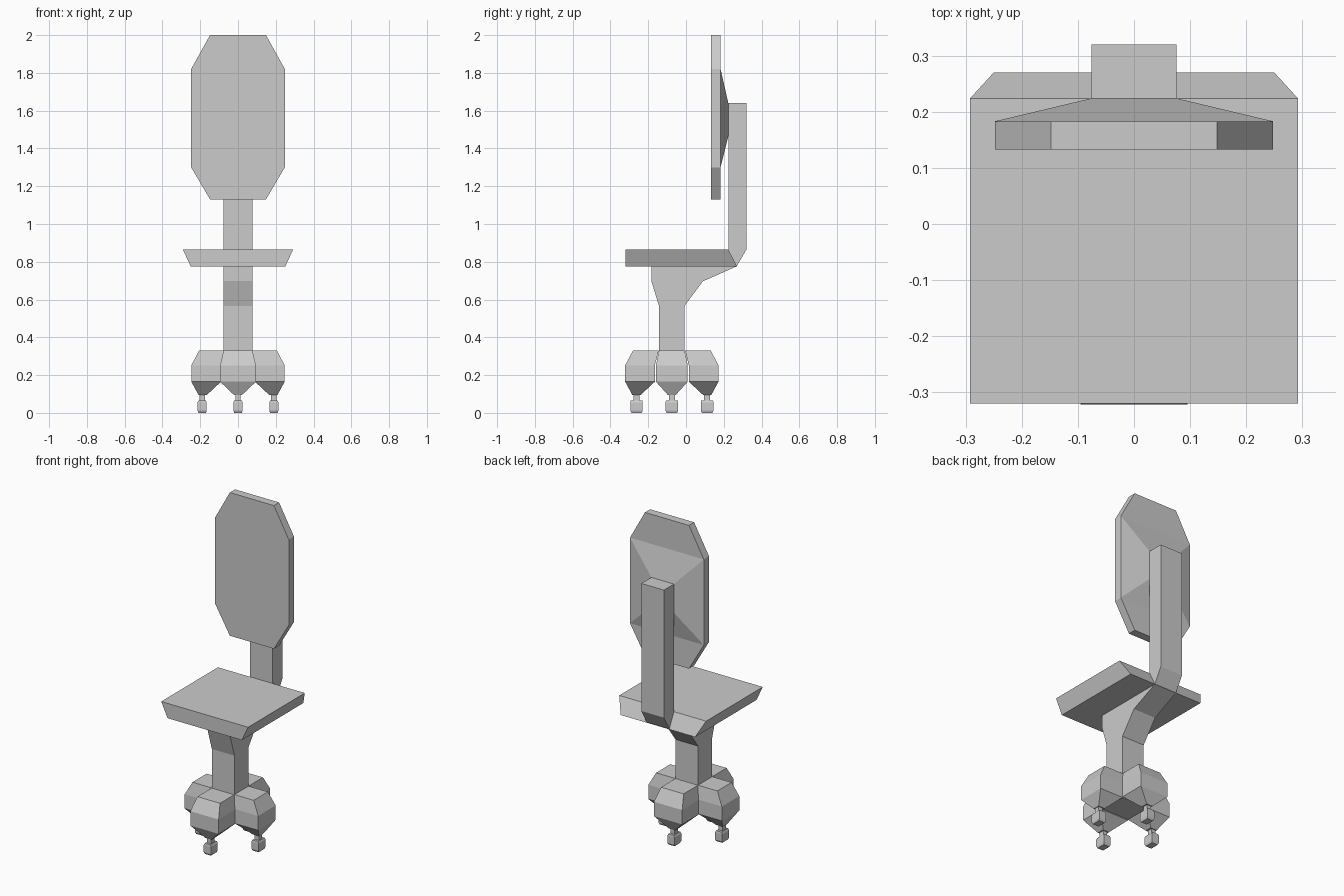
import bpy

if "Cube" in bpy.data.objects:
    bpy.data.objects.remove(bpy.data.objects["Cube"])


def make(name, verts, faces):
    me = bpy.data.meshes.new(name)
    me.from_pydata(verts, [], faces)
    me.update()
    ob = bpy.data.objects.new(name, me)
    bpy.context.collection.objects.link(ob)
    return ob


def loft(name, rings):
    """Skin a stack of equal-sized point rings and cap both ends."""
    n = len(rings[0])
    verts = [p for r in rings for p in r]
    faces = [tuple(reversed(range(n))),
             tuple(range(len(verts) - n, len(verts)))]
    for k in range(len(rings) - 1):
        for i in range(n):
            j = (i + 1) % n
            faces.append((k * n + i, k * n + j, (k + 1) * n + j, (k + 1) * n + i))
    return make(name, verts, faces)


def rect(x0, x1, y0, y1, z):
    return [(x0, y0, z), (x1, y0, z), (x1, y1, z), (x0, y1, z)]


def wall(points, y):
    return [(x, y, z) for x, z in points]


# Seat: slab with flared sides and a slanted rear edge
loft("seat", [rect(-.25, .25, -.32, .27, .775),
              rect(-.292, .292, -.32, .224, .865)])

# Backrest panel: elongated octagon
octagon = [(-.148, 1.13), (.148, 1.13), (.248, 1.30), (.248, 1.82),
           (.148, 2.0), (-.148, 2.0), (-.248, 1.82), (-.248, 1.30)]
loft("backrest", [wall(octagon, .183), wall(octagon, .133)][::-1])

# Pyramid mount between panel and post
base = [(-.248, 1.30), (.248, 1.30), (.248, 1.82), (-.248, 1.82)]
tip = [(-.076, 1.465), (.076, 1.465), (.076, 1.64), (-.076, 1.64)]
loft("backrest_mount", [wall(base, .183), wall(tip, .224)])

# Rear post, bending in under the seat
W = .076
loft("back_post", [rect(-W, W, .262, .268, .775),
                   rect(-W, W, .224, .32, .865),
                   rect(-W, W, .224, .32, 1.64)])

# Pedestal column, spreading rearward beneath the seat
CY = -.075
loft("pedestal", [rect(-W, W, -.143, -.008, .32),
                  rect(-W, W, -.143, -.008, .567),
                  rect(-W, W, -.183, .09, .697),
                  rect(-W, W, -.183, .267, .775)])

# Central hub under the column
loft("base_hub", [rect(-.095, .095, CY - .084, CY + .084, .165),
                  rect(-.095, .095, CY - .084, CY + .084, .252),
                  rect(-W, W, CY - .068, CY + .068, .33)])

# Four pods around the hub, each with a stem and a block-shaped foot
pod_levels = [(.095, .165, .209, .021), (.165, .09, .247, None),
              (.252, .09, .247, None), (.33, .07, .206, None)]
for name, dx, dy in (("right", 1, 0), ("back", 0, 1), ("left", -1, 0), ("front", 0, -1)):
    rings = []
    for z, inner, outer, half in pod_levels:
        wide = .076 if z > .3 else .095
        deep = .068 if z > .3 else .084
        if dx:
            a, b = sorted((dx * inner, dx * outer))
            h = half or deep
            rings.append(rect(a, b, CY - h, CY + h, z))
        else:
            a, b = sorted((dy * inner, dy * outer))
            h = half or wide
            rings.append(rect(-h, h, CY + a, CY + b, z))
    loft(name + "_pod", rings)

    fx, fy = dx * .19, CY + dy * .187
    for part, levels in (
            ("stem", [(.055, .014, .016), (.1, .014, .016)]),
            ("foot", [(0, .02, .027), (.012, .024, .033),
                      (.056, .024, .033), (.066, .019, .031)])):
        loft(f"{name}_{part}", [rect(fx - a, fx + a, fy - b, fy + b, z)
                                for z, a, b in levels])
